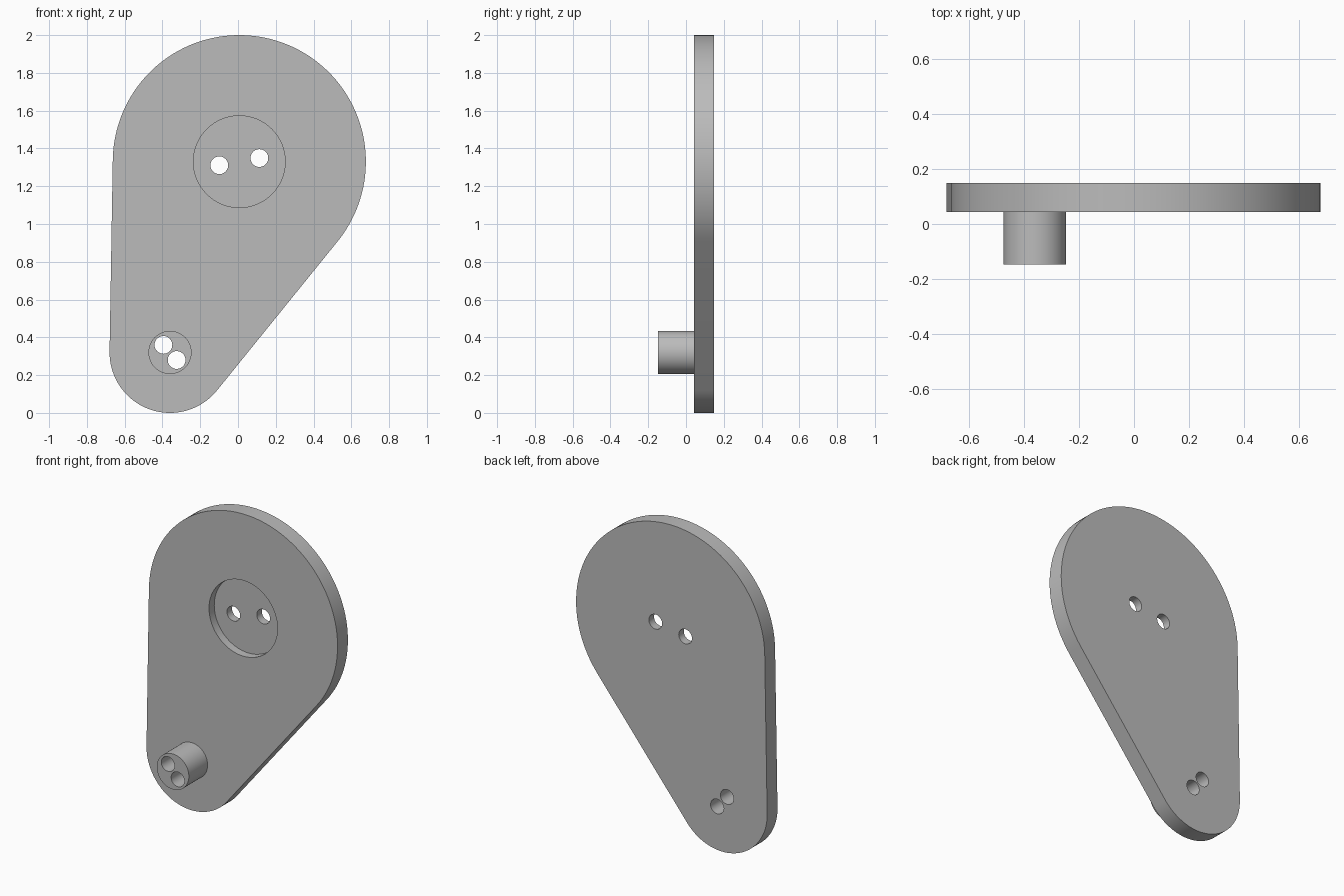
import bpy, bmesh, math
from mathutils import Vector

if "Cube" in bpy.data.objects:
    bpy.data.objects.remove(bpy.data.objects["Cube"], do_unlink=True)

# Main dimensions: each centre is (x, z)
HUB, HUB_R = Vector((0.007, 1.33)), 0.67
TIP, TIP_R = Vector((-0.36, 0.32)), 0.32
FRONT, BACK, PIN_FRONT = 0.043, 0.148, -0.147
RECESS_FLOOR = 0.096
HOLE_R = 0.047

grey = bpy.data.materials.new("plain grey")
grey.use_nodes = True
colour = (0.5, 0.5, 0.5, 1)
grey.diffuse_color = colour
grey.node_tree.nodes["Principled BSDF"].inputs["Base Color"].default_value = colour


def arc(centre, radius, start, end, steps):
    angles = [start + (end - start) * i / steps for i in range(steps + 1)]
    return [centre + radius * Vector((math.cos(a), math.sin(a))) for a in angles]


def prism(name, outline, y0, y1):
    """Extrude an outline in the xz plane from y0 back to y1."""
    bm = bmesh.new()
    face = bm.faces.new([bm.verts.new((p.x, y0, p.y)) for p in outline])
    ext = bmesh.ops.extrude_face_region(bm, geom=[face], use_keep_orig=True)
    moved = [v for v in ext["geom"] if isinstance(v, bmesh.types.BMVert)]
    bmesh.ops.translate(bm, vec=(0, y1 - y0, 0), verts=moved)
    bmesh.ops.recalc_face_normals(bm, faces=bm.faces)
    mesh = bpy.data.meshes.new(name)
    bm.to_mesh(mesh)
    bm.free()
    mesh.materials.append(grey)
    obj = bpy.data.objects.new(name, mesh)
    bpy.context.collection.objects.link(obj)
    return obj


def cylinder(name, centre, radius, y0, y1, steps=64):
    return prism(name, arc(centre, radius, 0, math.tau, steps)[:-1], y0, y1)


def combine(body, tool, operation):
    """Apply a boolean and discard the tool."""
    tool.hide_render = True
    mod = body.modifiers.new(tool.name, 'BOOLEAN')
    mod.object, mod.operation, mod.solver = tool, operation, 'EXACT'
    bpy.context.view_layer.objects.active = body
    bpy.ops.object.modifier_apply(modifier=mod.name)
    bpy.data.objects.remove(tool, do_unlink=True)


# Plate: two arcs joined by their outer tangent lines
axis = HUB - TIP
heading = math.atan2(axis.y, axis.x)
spread = math.acos((TIP_R - HUB_R) / axis.length)
outline = arc(HUB, HUB_R, heading - spread, heading + spread, 80)
outline += arc(TIP, TIP_R, heading + spread, heading - spread + math.tau, 48)
arm = prism("crank_arm", outline, FRONT, BACK)

# Pin on the narrow end, and the round recess in the wide end
combine(arm, cylinder("pin", TIP, 0.114, PIN_FRONT, FRONT + 0.03), 'UNION')
combine(arm, cylinder("recess", HUB, 0.243, FRONT - 0.1, RECESS_FLOOR), 'DIFFERENCE')

# A pair of through holes at each end
for centre, offset in ((HUB, Vector((0.106, 0.019))), (TIP, Vector((0.035, -0.04)))):
    for side in (-1, 1):
        hole = cylinder("hole", centre + side * offset, HOLE_R, -0.3, 0.3, 40)
        combine(arm, hole, 'DIFFERENCE')

# Smooth round walls with sharp rims
bpy.ops.object.select_all(action='DESELECT')
arm.select_set(True)
bpy.context.view_layer.objects.active = arm
bpy.ops.object.shade_smooth_by_angle(angle=math.radians(30))
